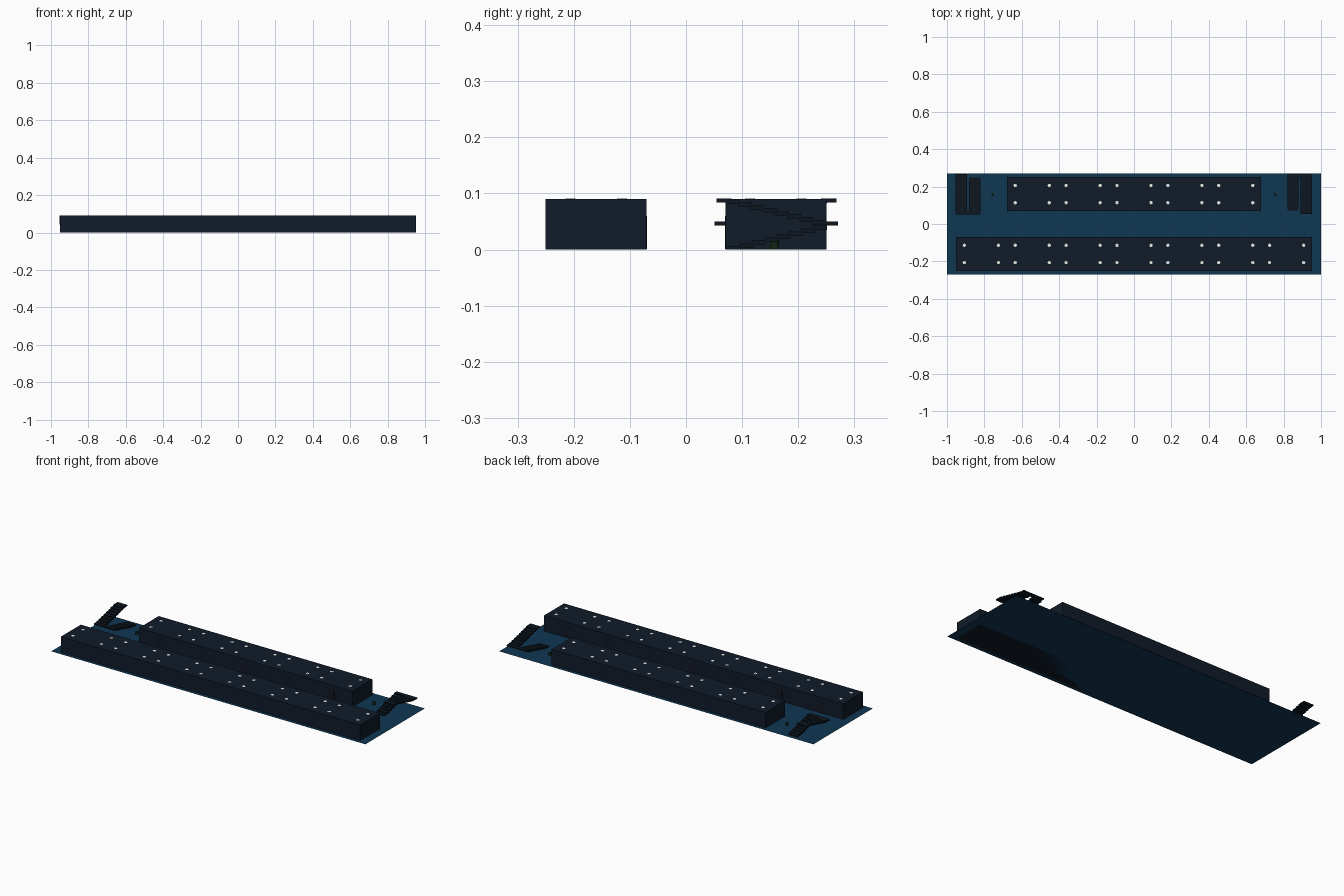
import bpy, bmesh
from mathutils import Matrix, Vector

if "Cube" in bpy.data.objects:
    bpy.data.objects.remove(bpy.data.objects["Cube"])


def material(name, rgb):
    m = bpy.data.materials.new(name)
    m.diffuse_color = (*rgb, 1)
    m.use_nodes = True
    m.node_tree.nodes["Principled BSDF"].inputs["Base Color"].default_value = m.diffuse_color
    return m


WALL = material("dark_wall", (0.005, 0.011, 0.022))
DECK = material("blue_ground", (0.005, 0.038, 0.085))
STEP = material("dark_step", (0.004, 0.008, 0.014))
LAMP = material("lamp_white", (0.8, 0.8, 0.76))
DOOR = material("door_dark", (0.006, 0.009, 0.016))
GREEN = material("dark_green", (0.006, 0.018, 0.008))


def finish(name, bm, mat):
    me = bpy.data.meshes.new(name)
    bm.to_mesh(me)
    bm.free()
    ob = bpy.data.objects.new(name, me)
    me.materials.append(mat)
    bpy.context.collection.objects.link(ob)
    return ob


def add_box(bm, x0, x1, y0, y1, z0, z1):
    size = Matrix.Diagonal((x1 - x0, y1 - y0, z1 - z0, 1))
    mid = Vector(((x0 + x1) / 2, (y0 + y1) / 2, (z0 + z1) / 2))
    bmesh.ops.create_cube(bm, size=1, matrix=Matrix.Translation(mid) @ size)


def add_cylinder(bm, x, y, z0, z1, r, sides):
    bmesh.ops.create_cone(bm, cap_ends=True, segments=sides, radius1=r, radius2=r,
                          depth=z1 - z0,
                          matrix=Matrix.Translation((x, y, (z0 + z1) / 2)))


# Ground sheet
bm = bmesh.new()
bmesh.ops.create_grid(bm, x_segments=1, y_segments=1, size=1,
                      matrix=Matrix.Diagonal((1, 0.27, 1, 1)))
finish("ground_sheet", bm, DECK)

ROOM = 0.272
HEIGHT = 0.09


# A row of rooms with four roof lamps each and doors on the courtyard side
def building(name, rooms, yc, door_y):
    half = rooms * ROOM / 2
    bm = bmesh.new()
    add_box(bm, -half, half, yc - 0.09, yc + 0.09, 0, HEIGHT)
    finish(name + "_block", bm, WALL)
    lamps, doors = bmesh.new(), bmesh.new()
    for i in range(rooms):
        xc = (i - (rooms - 1) / 2) * ROOM
        for dx in (-0.091, 0.091):
            for dy in (-0.046, 0.046):
                add_cylinder(lamps, xc + dx, yc + dy, HEIGHT - 0.004, HEIGHT + 0.0008, 0.009, 16)
        add_box(doors, xc - 0.02, xc + 0.02, door_y - 0.0008, door_y + 0.0008, 0.001, 0.06)
    finish(name + "_lamps", lamps, LAMP)
    finish(name + "_doors", doors, DOOR)


building("front_row", 7, -0.16, -0.07)
building("back_row", 5, 0.16, 0.07)


# Two-flight stair: up along +y to a half landing, then back to the top deck
def staircase(name, x, turn):
    bm = bmesh.new()
    n, run = 8, 0.175 / 8
    rise = 0.043 / n
    for i in range(n):
        y = -0.0875 + i * run
        z = (i + 1) * rise
        add_box(bm, -0.066, -0.006, y, y + run + 0.003, max(0, z - 0.008), z)
        y, z = -y, 0.047 + z
        add_box(bm, 0.004, 0.066, y - run - 0.003, y, z - 0.008, z)
    add_box(bm, -0.066, 0.066, 0.0875, 0.11, 0.043, 0.050)
    add_box(bm, 0.004, 0.066, -0.107, -0.08, 0.084, 0.091)
    ob = finish(name, bm, STEP)
    ob.location = (x, 0.161, 0)
    ob.rotation_euler.z = turn


staircase("right_stairs", 0.886, 0)
staircase("left_stairs", -0.888, 3.14159265)

# Small bins beside the back row
for side, x in (("left", -0.755), ("right", 0.755)):
    bm = bmesh.new()
    add_cylinder(bm, x, 0.158, 0, 0.017, 0.008, 16)
    finish(side + "_bin", bm, GREEN)
